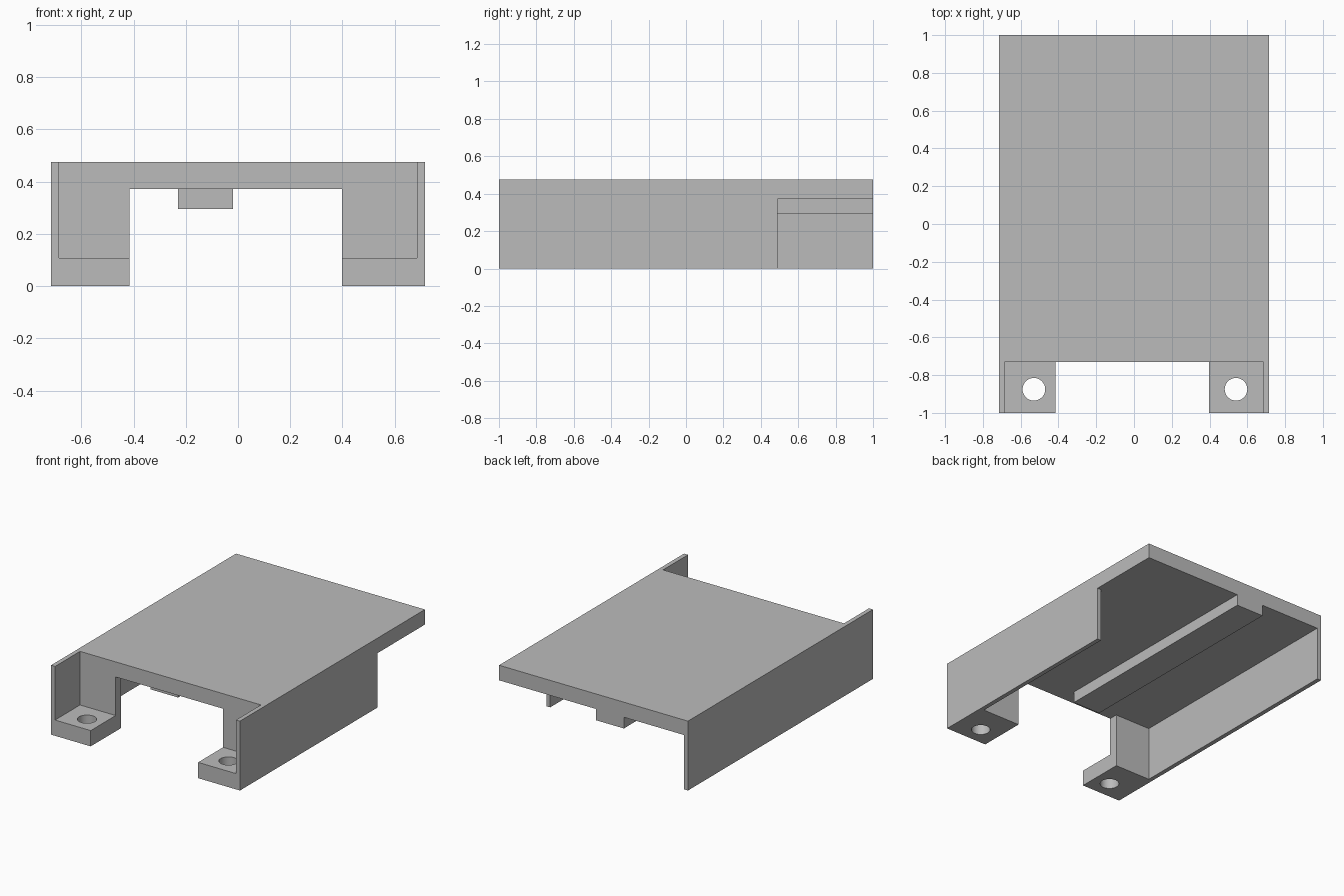
import bpy
import bmesh
import math
from mathutils import Vector

default = bpy.data.objects.get("Cube")
if default:
    bpy.data.objects.remove(default)

grey = bpy.data.materials.new("plain_grey")
grey.use_nodes = True
COLOUR = (0.5, 0.5, 0.5, 1)
grey.diffuse_color = COLOUR
grey.node_tree.nodes["Principled BSDF"].inputs["Base Color"].default_value = COLOUR


def finish(name, bm):
    mesh = bpy.data.meshes.new(name)
    bm.to_mesh(mesh)
    bm.free()
    mesh.materials.append(grey)
    obj = bpy.data.objects.new(name, mesh)
    bpy.context.collection.objects.link(obj)
    return obj


def box(name, x, y, z):
    """Box given by its extent along each axis."""
    bm = bmesh.new()
    bmesh.ops.create_cube(bm, size=1)
    for v in bm.verts:
        v.co = Vector(lo + (c + 0.5) * (hi - lo) for c, (lo, hi) in zip(v.co, (x, y, z)))
    return finish(name, bm)


def drill(name, x, y, radius):
    bm = bmesh.new()
    bmesh.ops.create_cone(bm, cap_ends=True, segments=32, radius1=radius, radius2=radius, depth=0.4)
    bmesh.ops.translate(bm, verts=bm.verts, vec=(x, y, 0.05))
    return finish(name, bm)


def combine(target, tool, operation):
    """Apply a boolean and discard the tool."""
    tool.hide_render = True
    mod = target.modifiers.new(tool.name, "BOOLEAN")
    mod.operation, mod.solver, mod.object = operation, "EXACT", tool
    bpy.context.view_layer.objects.active = target
    bpy.ops.object.modifier_apply(modifier=mod.name)
    bpy.data.objects.remove(tool)


HALF, INNER = 0.715, 0.685      # outer and inner faces of the side walls
TOP, UNDER = 0.475, 0.372       # plate faces
FRONT, POST_FRONT, POST_BACK = -1, -0.73, -0.67

# Top plate
body = box("bracket_body", (-HALF, HALF), (POST_FRONT, 1), (UNDER, TOP))

# Side walls, posts and drilled feet; the left wall stops short of the back
for side, sign, inside, hole, wall_end in (("left", 1, 0.398, 0.54, 0.49),
                                           ("right", -1, 0.415, 0.53, 1)):
    def span(a, b):
        return tuple(sorted((sign * a, sign * b)))

    combine(body, box(side + "_wall", span(INNER, HALF), (FRONT, wall_end), (0, TOP)), "UNION")
    combine(body, box(side + "_post", span(inside, HALF), (POST_FRONT, POST_BACK), (0, TOP)), "UNION")
    combine(body, box(side + "_foot", span(inside, HALF), (FRONT, POST_BACK), (0, 0.108)), "UNION")
    combine(body, drill(side + "_screw_hole", sign * hole, -0.875, 0.06), "DIFFERENCE")

# Rib under the plate, flush with the back
combine(body, box("underside_rib", (-0.23, -0.02), (-0.62, 1), (0.295, 0.42)), "UNION")

# Merge the coplanar faces left by the joins
bm = bmesh.new()
bm.from_mesh(body.data)
bmesh.ops.remove_doubles(bm, verts=bm.verts, dist=0.0001)
bmesh.ops.dissolve_limit(bm, angle_limit=math.radians(1), verts=bm.verts, edges=bm.edges)
bm.to_mesh(body.data)
bm.free()

# Round the hole walls, keep every corner crisp
bpy.ops.object.select_all(action="DESELECT")
body.select_set(True)
bpy.context.view_layer.objects.active = body
bpy.ops.object.shade_smooth_by_angle(angle=math.radians(30))
